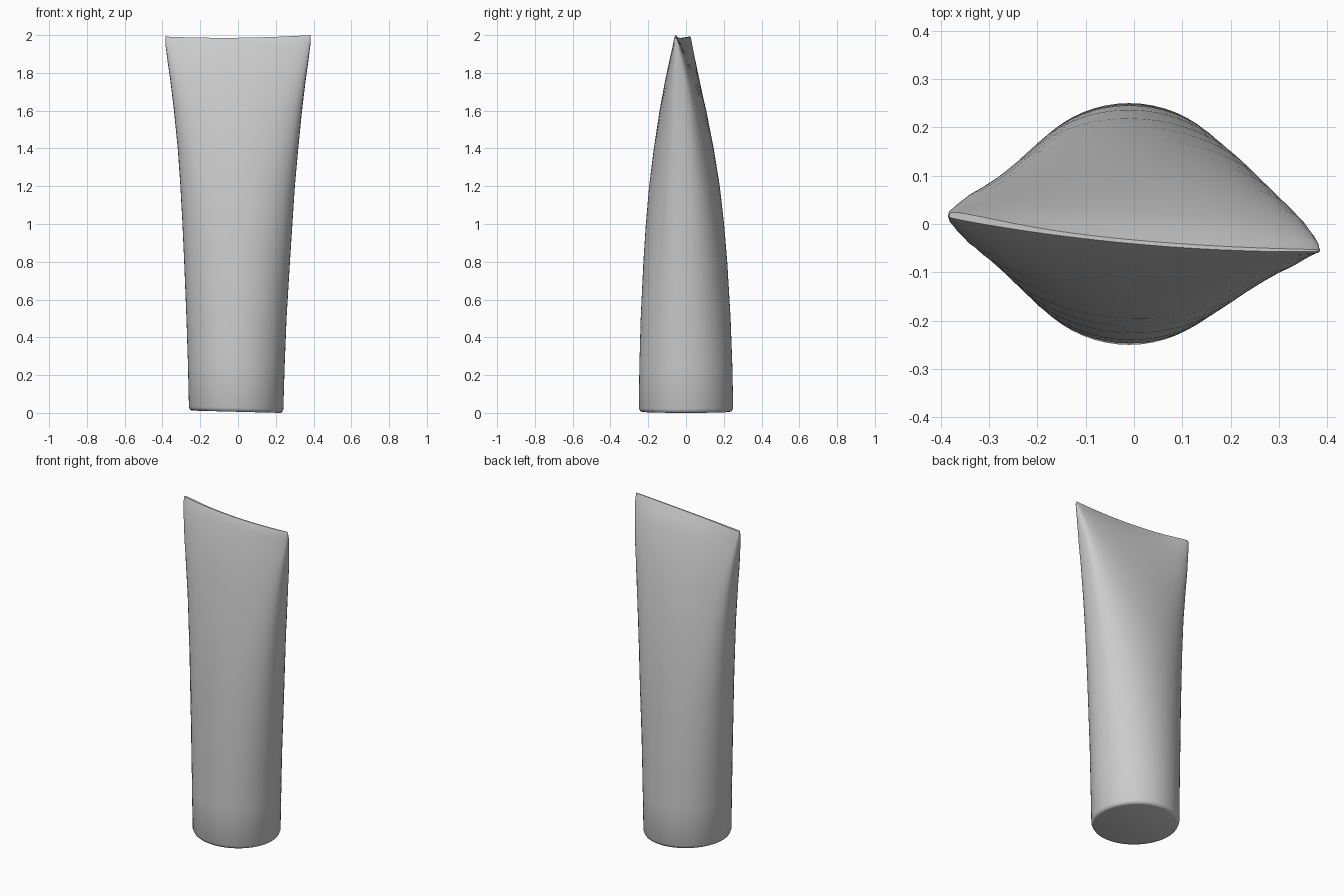
import bpy, bmesh, math

cube = bpy.data.objects.get("Cube")
if cube:
    bpy.data.objects.remove(cube, do_unlink=True)

grey = bpy.data.materials.new("plain grey")
grey.use_nodes = True
colour = (0.6, 0.6, 0.6, 1)
grey.diffuse_color = colour
grey.node_tree.nodes["Principled BSDF"].inputs["Base Color"].default_value = colour

SIDES = 64
# Rings: height, half width, half depth, x centre, crimp twist
RINGS = [
    (0.00, 0.232, 0.232, -0.01, 0),
    (0.004, 0.244, 0.243, -0.01, 0),
    (0.02, 0.25, 0.25, -0.01, 0),
    (0.25, 0.256, 0.246, -0.009, 0.02),
    (0.5, 0.265, 0.238, -0.008, 0.05),
    (0.8, 0.28, 0.222, -0.005, 0.1),
    (1.0, 0.291, 0.207, -0.003, 0.15),
    (1.2, 0.303, 0.187, -0.002, 0.22),
    (1.4, 0.319, 0.158, 0, 0.32),
    (1.6, 0.339, 0.122, 0, 0.45),
    (1.75, 0.357, 0.087, 0, 0.6),
    (1.87, 0.374, 0.053, 0, 0.75),
    (1.94, 0.383, 0.028, 0, 0.88),
    (1.975, 0.385, 0.012, 0, 1),
    (1.99, 0.383, 0.004, 0, 1),
]


def crimp_y(u):
    """Sideways line of the flattened end, u from -1 to 1 across the width."""
    return -0.037 - 0.035 * u + 0.017 * u * u


def ring_point(ring, angle):
    z, half_w, half_d, cx, twist = ring
    u, v = math.cos(angle), math.sin(angle)
    x = cx + half_w * u
    # The section turns from round to a fuller, blunt-ended oval going up
    fullness = max(0.5, 1 - 0.85 * twist)
    y = half_d * math.copysign(abs(v) ** fullness, v)
    # Bulge behind one end of the crimp
    y += 0.02 * max(0, -u) ** 3 * twist * math.sqrt(max(0, v))
    y += twist * crimp_y(u)
    # Base leans slightly, and the crimped edge sags in the middle
    lean = 0.012 * (0.5 - u / 2) * max(0, 1 - z / 0.5)
    sag = twist ** 4 * (0.01 * u * u + 0.004 * u - 0.004)
    return x, y, z + lean + sag


# Tube body: lofted from a round base to a pinched edge
bm = bmesh.new()
loops = [[bm.verts.new(ring_point(r, math.tau * i / SIDES)) for i in range(SIDES)]
         for r in RINGS]
for low, high in zip(loops, loops[1:]):
    for i in range(SIDES):
        j = (i + 1) % SIDES
        bm.faces.new((low[i], low[j], high[j], high[i]))

# Flat base and closed crimp
bm.faces.new(loops[0][::-1])
top, half = loops[-1], SIDES // 2
bm.faces.new((top[0], top[1], top[-1]))
for i in range(1, half - 1):
    bm.faces.new((top[i], top[i + 1], top[-i - 1], top[-i]))
bm.faces.new((top[half - 1], top[half], top[half + 1]))
bmesh.ops.recalc_face_normals(bm, faces=bm.faces)

mesh = bpy.data.meshes.new("pinched_tube")
bm.to_mesh(mesh)
bm.free()
mesh.materials.append(grey)
tube = bpy.data.objects.new("pinched_tube", mesh)
bpy.context.collection.objects.link(tube)

bpy.ops.object.select_all(action="DESELECT")
tube.select_set(True)
bpy.context.view_layer.objects.active = tube
bpy.ops.object.shade_smooth_by_angle(angle=math.radians(60))
